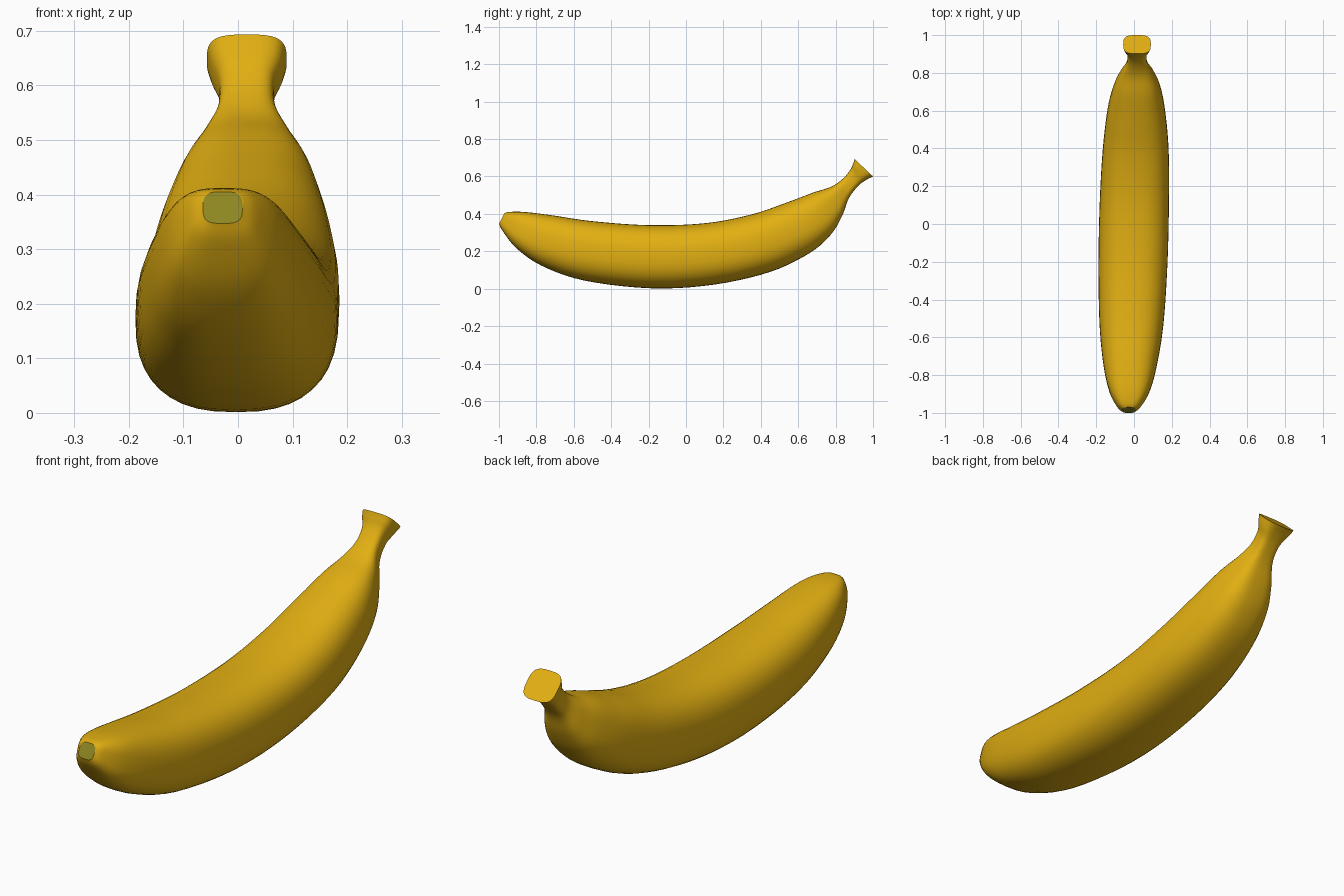
import bpy, bmesh, math
from mathutils import Vector

if "Cube" in bpy.data.objects:
    bpy.data.objects.remove(bpy.data.objects["Cube"])

# Stations from blossom tip to stem: upper edge (y, z), lower edge (y, z), centre x, half width
STATIONS = [
    (-0.970, 0.405, -1.000, 0.347, -0.028, 0.036),
    (-0.940, 0.411, -0.978, 0.305, -0.027, 0.064),
    (-0.860, 0.410, -0.905, 0.215, -0.024, 0.107),
    (-0.720, 0.393, -0.770, 0.122, -0.020, 0.142),
    (-0.500, 0.361, -0.540, 0.043, -0.013, 0.170),
    (-0.200, 0.340, -0.180, 0.002, -0.005, 0.183),
    (0.100, 0.350, 0.150, 0.022, 0.002, 0.183),
    (0.350, 0.397, 0.450, 0.090, 0.009, 0.174),
    (0.550, 0.465, 0.660, 0.190, 0.012, 0.152),
    (0.680, 0.514, 0.775, 0.290, 0.015, 0.122),
    (0.775, 0.545, 0.835, 0.390, 0.016, 0.085),
    (0.835, 0.585, 0.870, 0.482, 0.016, 0.055),
    (0.877, 0.633, 0.918, 0.547, 0.016, 0.051),
    (0.894, 0.670, 0.962, 0.581, 0.016, 0.066),
    (0.902, 0.693, 1.000, 0.600, 0.016, 0.073),
]
SIDES, STEPS = 40, 5


def smooth_between(a, b, c, d, t):
    return 0.5 * (2*b + (c - a)*t + (2*a - 5*b + 4*c - d)*t*t + (3*b - a - 3*c + d)*t**3)


def refine(rows):
    out = []
    for i in range(len(rows) - 1):
        a, b = rows[max(i - 1, 0)], rows[i]
        c, d = rows[i + 1], rows[min(i + 2, len(rows) - 1)]
        for s in range(STEPS):
            out.append([smooth_between(*v, s / STEPS) for v in zip(a, b, c, d)])
    return out + [list(rows[-1])]


def power(v, n):
    return math.copysign(abs(v) ** (2 / n), v)


def material(name, rgb):
    m = bpy.data.materials.new(name)
    m.diffuse_color = (*rgb, 1)
    m.use_nodes = True
    m.node_tree.nodes["Principled BSDF"].inputs["Base Color"].default_value = m.diffuse_color
    return m


# Rounded-square sections lofted along the bend
bm = bmesh.new()
rings = []
for yu, zu, yl, zl, cx, hw in refine(STATIONS):
    centre = Vector((cx, (yu + yl) / 2, (zu + zl) / 2))
    up = Vector((0, (yu - yl) / 2, (zu - zl) / 2))
    n = 3.3 if hw < 0.075 else 2.5 + 0.8 * max(0, 1 - (hw - 0.075) / 0.07)
    ring = []
    for k in range(SIDES):
        a = 2 * math.pi * k / SIDES
        ring.append(bm.verts.new(centre + Vector((hw * power(math.cos(a), n), 0, 0))
                                 + up * power(math.sin(a), n)))
    rings.append(ring)
for r0, r1 in zip(rings, rings[1:]):
    for k in range(SIDES):
        j = (k + 1) % SIDES
        bm.faces.new((r0[k], r0[j], r1[j], r1[k]))

# Flat ends: dark blossom tip and cut stem
tip = bm.faces.new(rings[0])
tip.material_index = 1
bm.faces.new(rings[-1])
bmesh.ops.recalc_face_normals(bm, faces=bm.faces[:])

mesh = bpy.data.meshes.new("banana")
bm.to_mesh(mesh)
bm.free()
mesh.materials.append(material("banana yellow", (0.76, 0.43, 0.006)))
mesh.materials.append(material("olive tip", (0.27, 0.24, 0.015)))
banana = bpy.data.objects.new("banana", mesh)
bpy.context.collection.objects.link(banana)

bpy.context.view_layer.objects.active = banana
banana.select_set(True)
bpy.ops.object.shade_smooth_by_angle(angle=math.radians(40))
